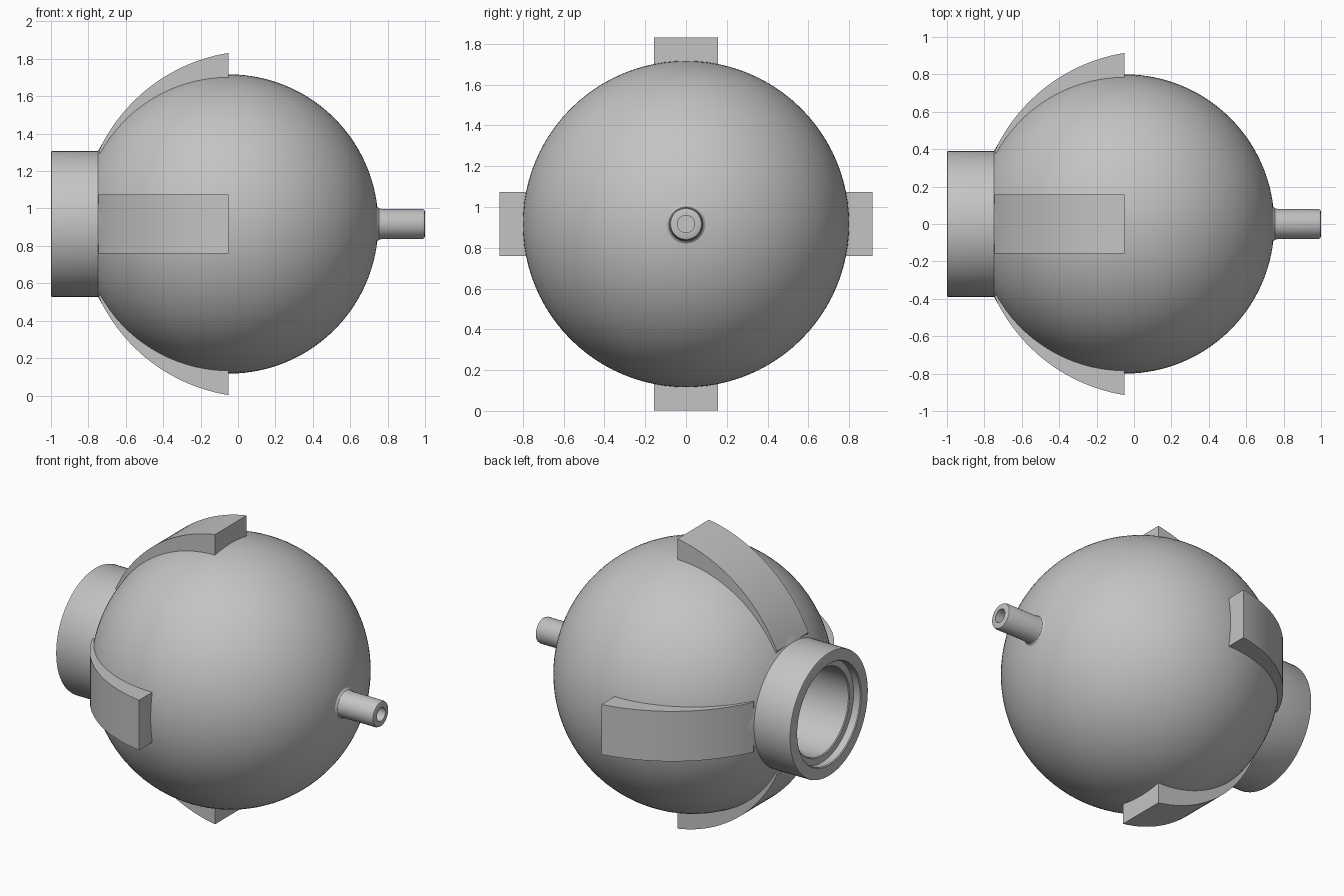
import bpy, bmesh, math
from mathutils import Matrix, Vector

cube = bpy.data.objects.get("Cube")
if cube:
    bpy.data.objects.remove(cube, do_unlink=True)

AXIS_Z = 0.917       # height of the long axis
CX, R = -0.05, 0.80  # ball centre and radius

grey = bpy.data.materials.new("plain grey")
grey.use_nodes = True
grey.diffuse_color = (0.55, 0.55, 0.55, 1)
grey.node_tree.nodes["Principled BSDF"].inputs["Base Color"].default_value = (0.55, 0.55, 0.55, 1)


def finish(bm, name, angle=30):
    bmesh.ops.remove_doubles(bm, verts=bm.verts, dist=1e-5)
    bmesh.ops.recalc_face_normals(bm, faces=bm.faces)
    mesh = bpy.data.meshes.new(name)
    bm.to_mesh(mesh)
    bm.free()
    mesh.materials.append(grey)
    obj = bpy.data.objects.new(name, mesh)
    bpy.context.collection.objects.link(obj)
    obj.location.z = AXIS_Z
    bpy.ops.object.select_all(action='DESELECT')
    obj.select_set(True)
    bpy.context.view_layer.objects.active = obj
    bpy.ops.object.shade_smooth_by_angle(angle=math.radians(angle))
    return obj


def lathe(name, profile, steps=96):
    """Revolve (x, radius) points about the long axis."""
    bm = bmesh.new()
    verts = [bm.verts.new((x, 0, r)) for x, r in profile]
    edges = [bm.edges.new(pair) for pair in zip(verts, verts[1:])]
    bmesh.ops.spin(bm, geom=verts + edges, cent=(0, 0, 0), axis=(1, 0, 0),
                   angle=math.tau, steps=steps, use_merge=True)
    return finish(bm, name)


def arc(cx, radius, start, end, n):
    return [(cx + radius * math.cos(start + (end - start) * i / n),
             radius * math.sin(start + (end - start) * i / n)) for i in range(n + 1)]


# Ball, collar with stepped bore, and hollow stem as one turned body
ball = arc(CX, R, math.pi - math.asin(0.39 / R), math.asin(0.095 / R), 56)
collar = [(-0.40, 0), (-0.40, 0.27), (-0.945, 0.27), (-0.95, 0.275), (-0.95, 0.315),
          (-0.995, 0.315), (-1, 0.32), (-1, 0.382), (-0.998, 0.388), (-0.992, 0.39)]
stem = [(0.754, 0.084), (0.77, 0.08), (0.985, 0.08), (0.996, 0.076), (1, 0.066),
        (1, 0.042), (0.80, 0.042), (0.80, 0)]
lathe("ball_body", collar + ball + stem)

# Four curved fins, extruded across their width and sunk into the ball
FIN_CX, FIN_R, HALF_WIDTH = 0.095, 0.926, 0.158
outer = arc(FIN_CX, FIN_R, math.pi - math.asin(0.39 / FIN_R),
            math.acos((CX - FIN_CX) / FIN_R), 24)
inner = arc(CX, 0.77, math.pi / 2, math.pi - math.asin(0.36 / 0.77), 24)
for i, side in enumerate(("top", "front", "bottom", "back")):
    bm = bmesh.new()
    rows = []
    for y in (-HALF_WIDTH, HALF_WIDTH):
        rows.append([[bm.verts.new((x, y, r)) for x, r in line]
                     for line in (outer, inner[::-1])])
    (oa, ia), (ob, ib) = rows
    for a, b in ((oa, ob), (ia, ib), (oa, ia), (ob, ib)):
        for k in range(len(a) - 1):
            bm.faces.new((a[k], a[k + 1], b[k + 1], b[k]))
    for k in (0, -1):
        bm.faces.new((oa[k], ob[k], ib[k], ia[k]))
    bm.transform(Matrix.Rotation(i * math.pi / 2, 4, 'X'))
    finish(bm, side + "_fin")
